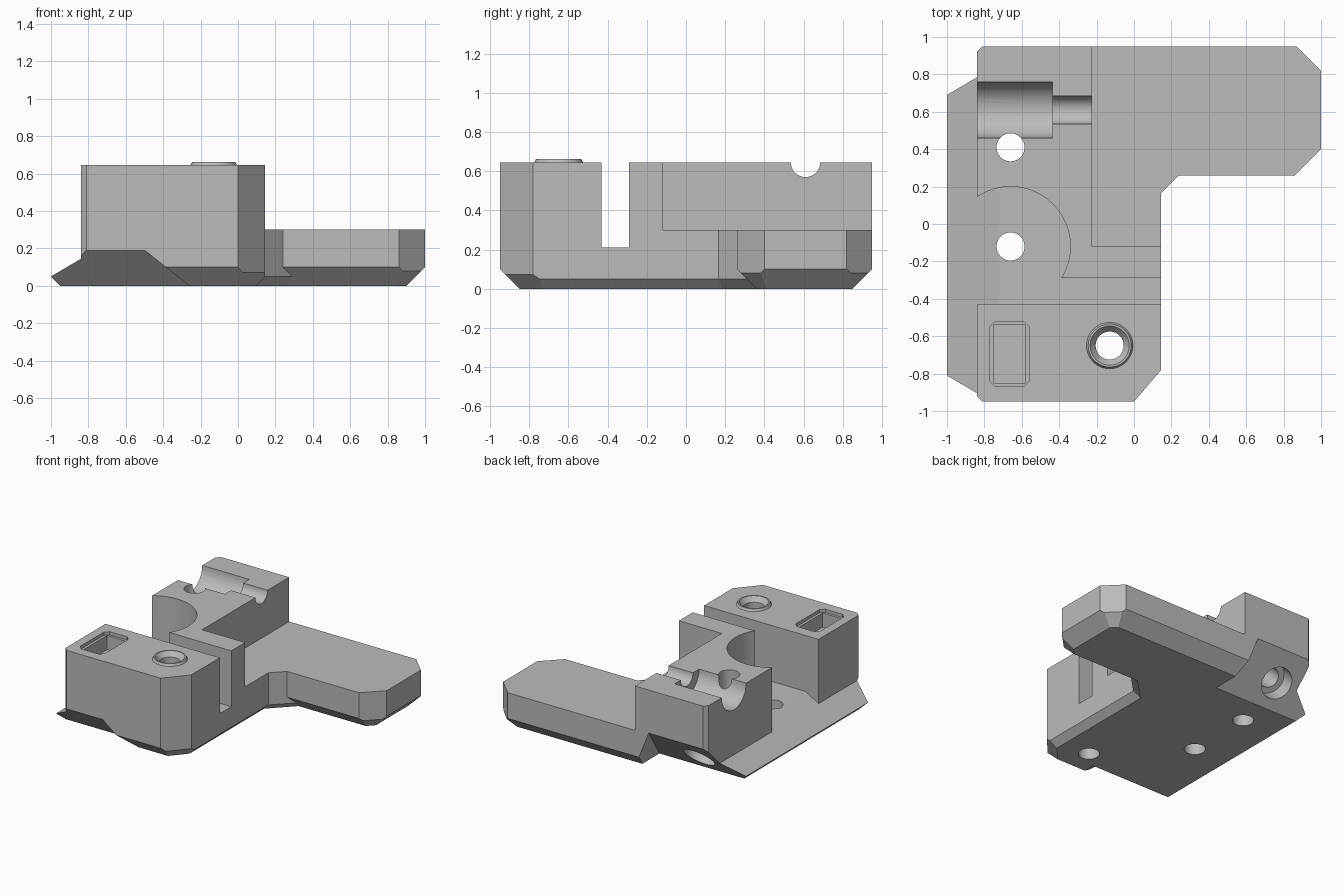
import bpy, bmesh, math
from mathutils import Vector

cube = bpy.data.objects.get("Cube")
if cube:
    bpy.data.objects.remove(cube, do_unlink=True)

mat = bpy.data.materials.new("light grey")
mat.use_nodes = True
GREY = (0.5, 0.5, 0.5, 1)
mat.diffuse_color = GREY
for node in mat.node_tree.nodes:
    if node.type == 'BSDF_PRINCIPLED':
        node.inputs["Base Color"].default_value = GREY
        node.inputs["Roughness"].default_value = 0.6


def finish(bm, name):
    bmesh.ops.recalc_face_normals(bm, faces=bm.faces)
    mesh = bpy.data.meshes.new(name)
    bm.to_mesh(mesh)
    bm.free()
    mesh.materials.append(mat)
    obj = bpy.data.objects.new(name, mesh)
    bpy.context.collection.objects.link(obj)
    return obj


def solid(name, x, y, z, planes=()):
    """Box between ranges, trimmed by (point, outward normal) planes."""
    bm = bmesh.new()
    bmesh.ops.create_cube(bm, size=1)
    for v in bm.verts:
        v.co = [r[0] if c < 0 else r[1] for c, r in zip(v.co, (x, y, z))]
    for point, normal in planes:
        bmesh.ops.bisect_plane(bm, geom=bm.verts[:] + bm.edges[:] + bm.faces[:],
                               dist=1e-5, plane_co=point, plane_no=Vector(normal).normalized(),
                               clear_outer=True)
        rim = [e for e in bm.edges if e.is_boundary]
        if rim:
            bmesh.ops.holes_fill(bm, edges=rim, sides=0)
    return finish(bm, name)


def rod(name, start, direction, length, r1, r2=None, stretch=0):
    """Cylinder or cone from start along direction; stretch makes it a slot in x."""
    bm = bmesh.new()
    bmesh.ops.create_cone(bm, cap_ends=True, segments=48, radius1=r1,
                          radius2=r1 if r2 is None else r2, depth=length)
    d = Vector(direction).normalized()
    turn = d.to_track_quat('Z', 'Y')
    for v in bm.verts:
        if abs(v.co.x) > 1e-4:
            v.co.x += math.copysign(stretch, v.co.x)
        v.co = turn @ v.co + Vector(start) + d * length / 2
    return finish(bm, name)


def combine(target, tool, operation):
    mod = target.modifiers.new(operation.lower(), 'BOOLEAN')
    mod.operation = operation
    mod.solver = 'EXACT'
    mod.object = tool
    bpy.context.view_layer.objects.active = target
    bpy.ops.object.modifier_apply(modifier=mod.name)
    bpy.data.objects.remove(tool, do_unlink=True)


UP = (0, 0, 1)
TOP = 0.645
LEFT, RIGHT, END = -0.84, 0.145, 0.95
nose = ((0, -END, 0), (0.17, -0.145, 0))

# base plate with sloped flange and chamfered underside
bracket = solid("bracket_body", (-1, RIGHT), (-END, END), (0, 0.21), [
    ((-1, 0, 0.05), (-0.5, 0, 0.85)),
    nose,
    ((0, -END, 0.1), (0, -1, -1)),
    ((0, END, 0.1), (0, 1, -1)),
    ((RIGHT, 0, 0.05), (1, 0, -1)),
    ((-1, 0, 0.05), (-1, 0, -1)),
    ((0.07, -0.865, 0.07), (0.17, -0.145, -0.22)),
])

# front block
combine(bracket, solid("front_block", (LEFT, RIGHT), (-END, -0.43), (0.1, TOP), [
    nose, ((LEFT, -0.92, 0), (-1, -1, 0))]), 'UNION')

# rear block with cross wall, scooped by a round recess
rear = solid("rear_block", (LEFT, -0.225), (-0.29, END), (0.1, TOP),
             [((LEFT, 0.92, 0), (-1, 1, 0))])
combine(rear, solid("cross_wall", (-0.3, RIGHT), (-0.29, -0.12), (0.1, TOP)), 'UNION')
combine(rear, rod("round_recess", (-0.66, -0.12, 0), UP, 1, 0.32), 'DIFFERENCE')
combine(bracket, rear, 'UNION')

# side arm, its shelf and the corner gusset
arm_sides = [((1, 0.82, 0), (1, 1, 0)), ((1, 0.4, 0), (1, -1, 0))]
arm_chamfers = [((1, 0, 0.1), (1, 0, -1)), ((0, 0.26, 0.1), (0, -1, -1)),
                ((0, END, 0.1), (0, 1, -1)),
                ((1, 0.82, 0.08), (1, 1, -1.4)), ((1, 0.4, 0.08), (1, -1, -1.4))]
combine(bracket, solid("side_arm", (-0.1, 1), (0.26, END), (0, 0.3),
                       arm_sides + arm_chamfers), 'UNION')
combine(bracket, solid("shelf", (-0.225, RIGHT), (-0.12, END), (0.11, 0.3)), 'UNION')
combine(bracket, solid("gusset", (0, 0.4), (0, 0.5), (0, 0.3), [
    ((RIGHT, 0.165, 0), (1, -1, 0)),
    ((RIGHT, 0.165, 0.05), (1, -1, -1.4))]), 'UNION')

# raised boss
combine(bracket, rod("boss", (-0.13, -0.65, TOP - 0.03), UP, 0.047, 0.14, 0.115), 'UNION')

# slanted corner cuts under both ends
combine(bracket, solid("front_cut", (-1.3, 0), (-1.3, -0.5), (-0.1, 0.6), [
    ((0, -0.76, 0), (0, 1, 1)), ((-0.26, 0, 0), (1, 0, 1.26))]), 'DIFFERENCE')
combine(bracket, solid("back_cut", (-1.3, 0), (0.4, 1.3), (-0.1, 0.6), [
    ((0, 0.64, 0), (0, -1, 1)), ((-0.22, 0, 0), (1, 0, 0.4))]), 'DIFFERENCE')

# slanted stepped bolt holes
for y, z, side in ((-0.86, 0.1, 1), (0.78, 0.14, -1)):
    d = Vector((0, side, 1)).normalized()
    start = Vector((-0.66, y, z))
    combine(bracket, rod("bolt_seat", start - d * 0.15, d, 0.27, 0.12), 'DIFFERENCE')
    combine(bracket, rod("bolt_hole", start, d, 0.32, 0.075), 'DIFFERENCE')

# vertical holes with counterbores below
for x, y in ((-0.66, 0.41), (-0.66, -0.12), (-0.13, -0.65)):
    combine(bracket, rod("through_hole", (x, y, -0.1), UP, 1, 0.075), 'DIFFERENCE')
    combine(bracket, rod("counterbore", (x, y, -0.1), UP, 0.2, 0.115), 'DIFFERENCE')
combine(bracket, rod("boss_countersink", (-0.13, -0.65, TOP - 0.02), UP, 0.05, 0.075, 0.115),
        'DIFFERENCE')

# arm slots
for x in (0.205, 0.648):
    combine(bracket, rod("arm_slot", (x, 0.61, -0.1), UP, 0.6, 0.083, stretch=0.05), 'DIFFERENCE')

# stepped trough across the rear block
AX = (1, 0, 0)
combine(bracket, rod("wide_trough", (-1, 0.61, TOP), AX, 0.565, 0.15), 'DIFFERENCE')
combine(bracket, rod("narrow_trough", (-0.5, 0.61, TOP), AX, 0.4, 0.075), 'DIFFERENCE')
combine(bracket, rod("trough_flare", (LEFT - 0.01, 0.61, TOP), AX, 0.06, 0.21, 0.15), 'DIFFERENCE')

# rectangular pocket with a shallow lip
corners = [((x, y, 0), (sx, sy, 0)) for x, sx in ((-0.77, -1), (-0.56, 1))
           for y, sy in ((-0.84, -1), (-0.55, 1))]
combine(bracket, solid("pocket_lip", (-0.77, -0.56), (-0.87, -0.52), (TOP - 0.025, 0.8), corners),
        'DIFFERENCE')
combine(bracket, solid("pocket", (-0.75, -0.58), (-0.85, -0.54), (0.51, 0.8)), 'DIFFERENCE')

bpy.ops.object.select_all(action='DESELECT')
bracket.select_set(True)
bpy.context.view_layer.objects.active = bracket
bpy.ops.object.shade_smooth_by_angle(angle=math.radians(25))
